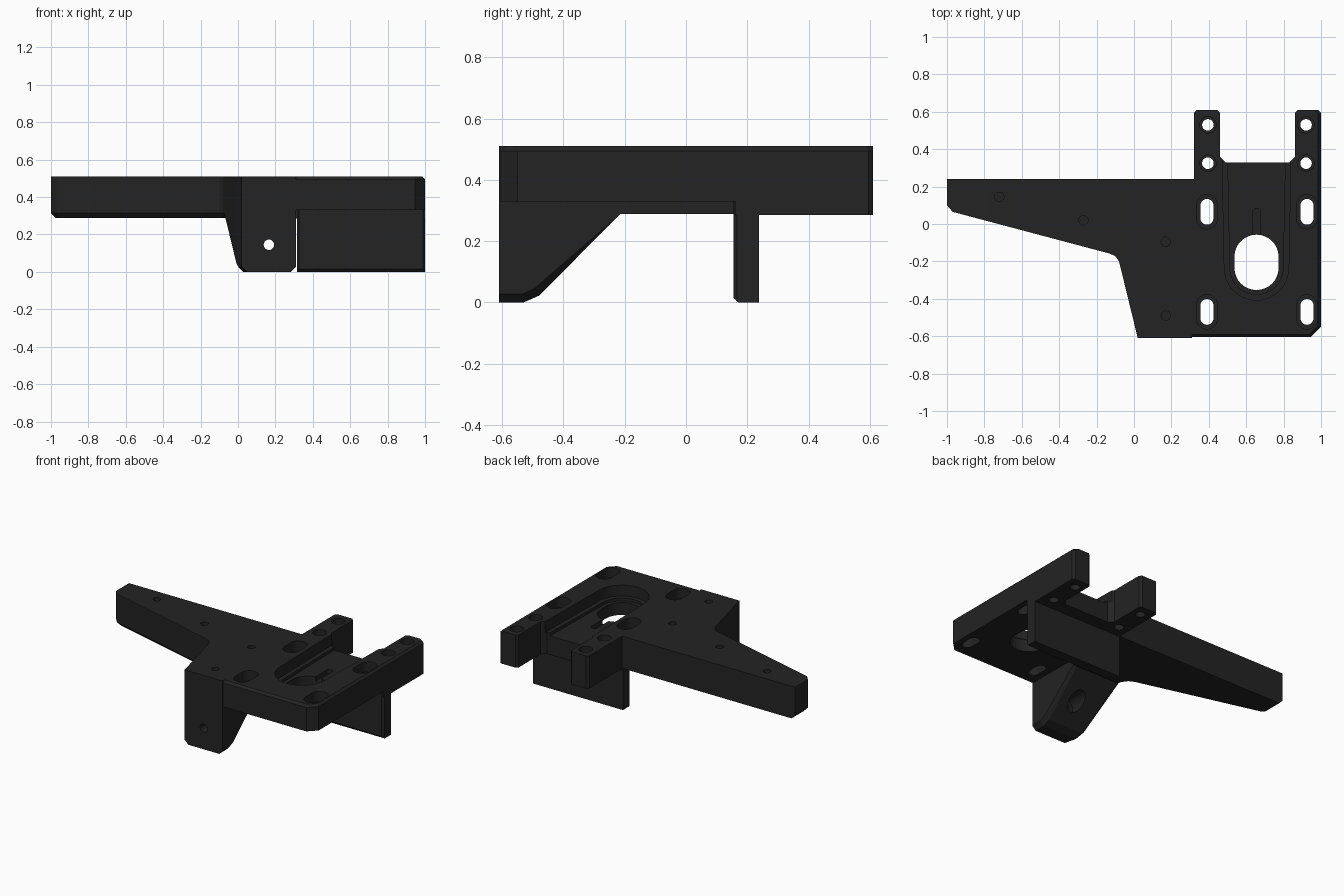
import bpy, bmesh, math
from mathutils import Matrix, Vector

if "Cube" in bpy.data.objects:
    bpy.data.objects.remove(bpy.data.objects["Cube"])

black = bpy.data.materials.new("matte black")
black.diffuse_color = (0.017, 0.017, 0.017, 1)
black.use_nodes = True
black.node_tree.nodes["Principled BSDF"].inputs["Base Color"].default_value = black.diffuse_color
TOP = 0.51


def finish(bm, name):
    """Turn a bmesh into a named object."""
    bmesh.ops.recalc_face_normals(bm, faces=bm.faces)
    me = bpy.data.meshes.new(name)
    bm.to_mesh(me)
    bm.free()
    me.materials.append(black)
    ob = bpy.data.objects.new(name, me)
    bpy.context.collection.objects.link(ob)
    return ob


def prism(name, pts, lo, hi, axis="z"):
    """Extrude an outline: (x, y) along z, (y, z) along x, or (x, z) along y."""
    place = {"z": lambda a, b, c: (a, b, c), "x": lambda a, b, c: (c, a, b),
             "y": lambda a, b, c: (a, c, b)}[axis]
    bm = bmesh.new()
    f = bm.faces.new([bm.verts.new(place(a, b, lo)) for a, b in pts])
    r = bmesh.ops.extrude_face_region(bm, geom=[f])
    step = Vector(place(0, 0, hi - lo))
    bmesh.ops.translate(bm, verts=[v for v in r["geom"] if isinstance(v, bmesh.types.BMVert)], vec=step)
    return finish(bm, name)


def slot(x, y, r, half=0, n=20):
    """Outline of a circle, or of a slot stretched along the second axis."""
    pts = []
    for i in range(n + (2 if half else 0)):
        if half:
            k = i if i <= n // 2 else i - 1
            s = 1 if i <= n // 2 else -1
        else:
            k, s = i, 0
        a = 2 * math.pi * k / n
        pts.append((x + r * math.cos(a), y + s * half + r * math.sin(a)))
    return pts


def u_shape(r, top_half, cy):
    """Outline of the tapered channel, open at the back."""
    arc = [(0.655 + r * math.cos(a), cy + r * math.sin(a))
           for a in [math.pi + math.pi * i / 20 for i in range(21)]]
    return [(0.655 - top_half, 0.7)] + arc + [(0.655 + top_half, 0.7)]


def cut(ob, cutters):
    """Subtract every cutter, bake the result and drop the cutters."""
    for c in cutters:
        c.hide_render = True
        m = ob.modifiers.new("cut", "BOOLEAN")
        m.operation, m.solver, m.object = "DIFFERENCE", "EXACT", c
        bpy.context.view_layer.update()
        dg = bpy.context.evaluated_depsgraph_get()
        me = bpy.data.meshes.new_from_object(ob.evaluated_get(dg))
        ob.modifiers.clear()
        ob.data = me
    for c in cutters:
        bpy.data.objects.remove(c)


def chamfer(ob, width, rule):
    """Bevel the edges that satisfy rule(midpoint, normal_a, normal_b)."""
    bm = bmesh.new()
    bm.from_mesh(ob.data)
    bmesh.ops.remove_doubles(bm, verts=bm.verts, dist=1e-5)
    bmesh.ops.dissolve_limit(bm, angle_limit=0.01, verts=bm.verts, edges=bm.edges)
    bm.normal_update()
    edges = []
    for e in bm.edges:
        if len(e.link_faces) == 2:
            mid = (e.verts[0].co + e.verts[1].co) / 2
            a, b = sorted((f.normal for f in e.link_faces), key=lambda n: n.z)
            if rule(mid, a, b):
                edges.append(e)
    bmesh.ops.bevel(bm, geom=edges, offset=width, segments=1, affect="EDGES", clamp_overlap=True)
    bm.to_mesh(ob.data)
    bm.free()


# Motor plate with two rear arms
plate = prism("motor_plate", [
    (0.31, -0.605), (0.945, -0.605), (1.0, -0.55), (1.0, 0.595), (0.985, 0.61),
    (0.875, 0.61), (0.86, 0.595), (0.86, 0.36), (0.83, 0.33), (0.49, 0.33),
    (0.46, 0.36), (0.46, 0.595), (0.445, 0.61), (0.335, 0.61), (0.32, 0.595),
    (0.32, 0.24), (0.31, 0.24)], 0.285, TOP)
chamfer(plate, 0.015, lambda m, a, b: b.z > 0.9 and abs(a.z) < 0.1
        and (a.x > 0.6 and m.x > 0.95 or a.y < -0.6 and m.y < -0.5))

cutters = [prism("relief", [(0.2, -0.7), (1.1, -0.7), (1.1, 0.16), (0.2, 0.16)], 0.2, 0.33)]
# Channel around the motor opening, in two steps
cutters += [prism("channel", u_shape(0.172, 0.19, -0.235), 0.435, 0.6),
            prism("inner_channel", u_shape(0.142, 0.16, -0.235), 0.415, 0.6),
            prism("opening", slot(0.655, -0.205, 0.118, 0.03, 32), 0.2, 0.6),
            prism("groove", slot(0.655, 0.0, 0.022, 0.06, 16), 0.385, 0.6)]
# Slotted mounting holes with counterbores, and arm holes
for x in (0.39, 0.925):
    for y in (-0.47, 0.065):
        cutters += [prism("slot", slot(x, y, 0.035, 0.034), 0.2, 0.6),
                    prism("slot_recess", slot(x, y, 0.056, 0.036), 0.44, 0.6)]
for x in (0.395, 0.92):
    for y in (0.325, 0.53):
        cutters += [prism("hole", slot(x, y, 0.031), 0.2, 0.6),
                    prism("hole_recess", slot(x, y, 0.044), 0.45, 0.6)]
cut(plate, cutters)

# Side wing with the front lug hanging below it
wing = prism("wing_and_lug", [
    (-1.0, 0.24), (-1.0, 0.10), (-0.97, 0.065), (-0.13, -0.158), (-0.1, -0.172),
    (-0.08, -0.2), (0.02, -0.61), (0.31, -0.61), (0.31, 0.24)], 0, TOP)
cut(wing, [prism("underside", [(-0.53, -0.1), (-0.53, 0.0), (-0.48, 0.022), (-0.215, 0.288),
                               (0.5, 0.288), (0.5, -0.1)], -1.2, 0.5, "x")])
chamfer(wing, 0.027, lambda m, a, b: a.z < -0.3 and abs(b.z) < 0.1 and abs(b.y) < 0.99
        and (b.x < 0.3 or m.y < -0.25))
cutters = [prism("lug_hole", slot(0.165, 0.145, 0.028), -0.7, 0.0, "y"),
           prism("lug_recess", slot(0.165, 0.145, 0.055), -0.46, -0.1, "y")]
for x, y in ((-0.72, 0.145), (-0.27, 0.02), (0.17, -0.095), (0.17, -0.49)):
    cutters.append(prism("screw_hole", slot(x, y, 0.025, 0, 14), 0.45, 0.6))
cut(wing, cutters)

# Wall hanging under the back of the plate
wall = prism("hanging_wall", [(0.155, 0.33), (0.155, 0.016), (0.171, 0.0), (0.238, 0.0),
                              (0.238, 0.33)], 0.315, 1.0, "x")
chamfer(wall, 0.012, lambda m, a, b: m.z < 0.3 and abs(abs(m.x - 0.6575) - 0.3425) < 0.001
        and m.y < 0.16)
